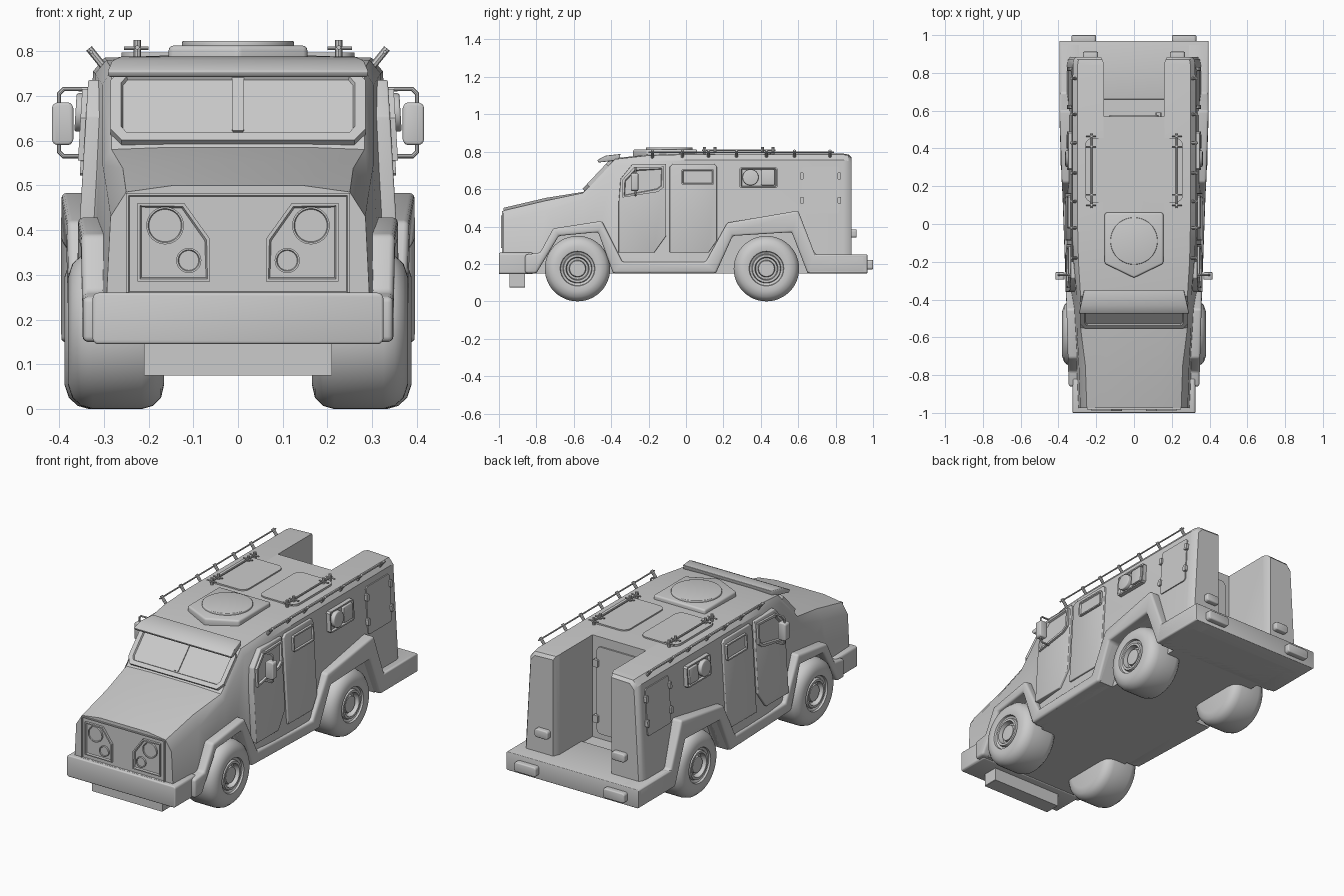
import bpy, bmesh, math
from mathutils import Vector

if "Cube" in bpy.data.objects:
    bpy.data.objects.remove(bpy.data.objects["Cube"], do_unlink=True)

GREY = (0.6, 0.6, 0.6, 1)
paint = bpy.data.materials.new("plain grey")
paint.use_nodes = True
paint.diffuse_color = GREY
paint.node_tree.nodes["Principled BSDF"].inputs["Base Color"].default_value = GREY


# ---------- helpers ----------
def finish(name, bm, bevel=0, mirror=False, cutters=()):
    bmesh.ops.recalc_face_normals(bm, faces=bm.faces)
    me = bpy.data.meshes.new(name)
    bm.to_mesh(me)
    bm.free()
    ob = bpy.data.objects.new(name, me)
    bpy.context.collection.objects.link(ob)
    return dress(ob, bevel, mirror, cutters)


def dress(ob, bevel=0, mirror=False, cutters=()):
    ob.data.materials.clear()
    ob.data.materials.append(paint)
    bpy.ops.object.select_all(action='DESELECT')
    ob.select_set(True)
    bpy.context.view_layer.objects.active = ob
    for c in cutters:
        m = ob.modifiers.new("cut", 'BOOLEAN')
        m.operation, m.object, m.solver = 'DIFFERENCE', c, 'EXACT'
    if bevel:
        m = ob.modifiers.new("bevel", 'BEVEL')
        m.width, m.segments, m.limit_method = bevel, 3, 'ANGLE'
    if mirror:
        ob.modifiers.new("mirror", 'MIRROR')
    for m in list(ob.modifiers):
        bpy.ops.object.modifier_apply(modifier=m.name)
    bpy.ops.object.shade_smooth_by_angle(angle=math.radians(35))
    return ob


def prism(name, pts, place, d0, d1, inset=0, sink=0, bevel=0, mirror=False):
    """Extrude a 2D outline from depth d0 to d1; optionally sink an inset front."""
    bm = bmesh.new()
    a = [bm.verts.new(place(u, v, d0)) for u, v in pts]
    b = [bm.verts.new(place(u, v, d1)) for u, v in pts]
    n = len(pts)
    for i in range(n):
        j = (i + 1) % n
        bm.faces.new((a[i], a[j], b[j], b[i]))
    bm.faces.new(a[::-1])
    front = bm.faces.new(b)
    bmesh.ops.recalc_face_normals(bm, faces=bm.faces)
    if inset:
        bmesh.ops.inset_individual(bm, faces=[front], thickness=inset)
        bmesh.ops.inset_individual(bm, faces=[front], thickness=sink * 0.5, depth=-sink)
    return finish(name, bm, bevel, mirror)


def tube(name, pts, r, mirror=True):
    cu = bpy.data.curves.new(name, 'CURVE')
    cu.dimensions, cu.bevel_depth, cu.bevel_resolution = '3D', r, 2
    cu.use_fill_caps = True
    sp = cu.splines.new('POLY')
    sp.points.add(len(pts) - 1)
    for p, co in zip(sp.points, pts):
        p.co = (*co, 1)
    ob = bpy.data.objects.new(name, cu)
    bpy.context.collection.objects.link(ob)
    bpy.ops.object.select_all(action='DESELECT')
    ob.select_set(True)
    bpy.context.view_layer.objects.active = ob
    bpy.ops.object.convert(target='MESH')
    return dress(bpy.context.view_layer.objects.active, mirror=mirror)


def circle(u, v, r, n=40):
    return [(u + r * math.cos(t * math.tau / n), v + r * math.sin(t * math.tau / n)) for t in range(n)]


def rrect(u0, u1, v0, v1, r, n=1):
    pts = []
    corners = ((u1 - r, v1 - r), (u0 + r, v1 - r), (u0 + r, v0 + r), (u1 - r, v0 + r))
    for k, (cu, cv) in enumerate(corners):
        for i in range(n + 1):
            t = (k + i / n) * math.pi / 2
            pts.append((cu + r * math.cos(t), cv + r * math.sin(t)))
    return pts


def side(z):
    return 0.36 - 0.06 * (z - 0.15)


def sill_x(y):
    return min(0.395, 0.37 + (0.055 * y if y > 0 else 0.028 * y))


# placements: outline coordinates plus depth to space
def on_side(y, z, d): return (side(z) + d, y, z)
def on_sill(y, z, d): return (d if d < 0.3 else sill_x(y), y, z)
def on_front(x, z, d): return (x, -0.975 - d, z)
def on_back(x, z, d): return (x, d, z)
def on_roof(x, y, d): return (x, y, d)
def across(y, z, d): return (d, y, z)


def on_glass(x, z, d):
    return (x, -0.55 + (z - 0.585) * 0.944 - 0.73 * d, z + 0.69 * d)


# ---------- cutters for wheel wells and rear recess ----------
front_well = [(-0.80, 0.10), (-0.80, 0.15), (-0.68, 0.35), (-0.47, 0.37), (-0.39, 0.15), (-0.39, 0.10)]
rear_well = [(0.16, 0.10), (0.16, 0.15), (0.25, 0.35), (0.565, 0.37), (0.65, 0.15), (0.65, 0.10)]
cutters = [prism("well_cutter", w, across, 0.28, 0.6, mirror=True) for w in (front_well, rear_well)]
recess = [(0.16, 0.57), (0.16, 0.85), (0.168, 0.87), (0.19, 0.92), (-0.19, 0.92), (-0.168, 0.87), (-0.16, 0.85), (-0.16, 0.57)]
cutters.append(prism("recess_cutter", recess, on_roof, 0.24, 1.0))

# ---------- body shell, lofted along y ----------
# y, width factor, top height, shoulder drop, edge inset, crown
stations = [
    (-0.975, 0.83, 0.500, 0.07, 0.035, 0.015), (-0.75, 0.86, 0.553, 0.07, 0.035, 0.015),
    (-0.55, 0.90, 0.585, 0.04, 0.02, 0.005), (-0.38, 0.93, 0.765, 0.04, 0.02, 0.005),
    (-0.20, 0.985, 0.785, 0.035, 0.025, 0.005), (0, 1, 0.79, 0.035, 0.025, 0.005),
    (0.84, 1, 0.79, 0.035, 0.025, 0.005), (0.87, 0.985, 0.785, 0.035, 0.025, 0.005),
    (0.885, 0.95, 0.77, 0.035, 0.025, 0.005)]
bm = bmesh.new()
rings = []
for y, k, top, drop, edge, crown in stations:
    w = k * side(top - drop)
    half = [(k * side(0.15), 0.15), (w, top - drop), (w - edge, top - crown), (w * 0.5, top)]
    ring = half + [(-x, z) for x, z in reversed(half)]
    rings.append([bm.verts.new((x, y, z)) for x, z in ring])
for a, b in zip(rings, rings[1:]):
    for i in range(len(a)):
        j = (i + 1) % len(a)
        bm.faces.new((a[i], a[j], b[j], b[i]))
bm.faces.new(rings[0])
bm.faces.new(rings[-1][::-1])
finish("body_shell", bm, cutters=cutters)
for c in cutters:
    bpy.data.objects.remove(c, do_unlink=True)

# ---------- side sills with angular wheel flares ----------
sill = [(-0.86, 0.25), (-0.78, 0.26), (-0.71, 0.39), (-0.45, 0.43), (-0.34, 0.21), (0.105, 0.21),
        (0.22, 0.42), (0.60, 0.485), (0.69, 0.25), (0.96, 0.25)]
sill += [(0.96, 0.15)] + rear_well[4:0:-1] + front_well[4:0:-1] + [(-0.86, 0.15)]
prism("sill_and_flares", sill, on_sill, 0.28, 0.4, bevel=0.012, mirror=True)

# ---------- bumpers, deck and skid ----------
prism("front_bumper", rrect(-0.325, 0.325, 0.145, 0.26, 0.008), on_back, -1.0, -0.82, bevel=0.01)
prism("front_skid", rrect(-0.21, 0.21, 0.075, 0.16, 0.002), on_back, -0.945, -0.86)
prism("rear_deck", rrect(-0.395, 0.395, 0.15, 0.25, 0.005), on_back, 0.66, 0.97, bevel=0.008)
prism("bumper_lamp", rrect(0.2, 0.33, 0.17, 0.222, 0.008), on_back, 0.96, 1.0, bevel=0.006, mirror=True)
prism("pillar_lamp", rrect(0.19, 0.27, 0.34, 0.385, 0.008), on_back, 0.87, 0.912, bevel=0.006, mirror=True)

# ---------- wheels, turned profiles ----------
profile = [(0.165, 0), (0.165, 0.12), (0.172, 0.15), (0.19, 0.168), (0.215, 0.175), (0.325, 0.175),
           (0.35, 0.168), (0.37, 0.15), (0.38, 0.12), (0.376, 0.093), (0.366, 0.09), (0.36, 0.078),
           (0.372, 0.074), (0.372, 0.062), (0.345, 0.057), (0.345, 0.046), (0.362, 0.042), (0.364, 0)]
for name, y, shift in (("front_wheel", -0.58, 0), ("rear_wheel", 0.43, 0.008)):
    bm = bmesh.new()
    vs = [bm.verts.new((x + shift, y, 0.175 + r)) for x, r in profile]
    es = [bm.edges.new(p) for p in zip(vs, vs[1:])]
    bmesh.ops.spin(bm, geom=vs + es, cent=(0, y, 0.175), axis=(1, 0, 0), angle=math.tau, steps=48)
    bmesh.ops.remove_doubles(bm, verts=bm.verts, dist=0.0002)
    finish(name, bm, mirror=True)

# ---------- grille and headlights ----------
prism("grille_panel", [(-0.25, 0.255), (0.25, 0.255), (0.25, 0.483), (-0.25, 0.483)], on_front, -0.02, 0.008, 0.008, 0.006)
lamp = [(0.225, 0.46), (0.12, 0.46), (0.0625, 0.38), (0.0625, 0.285), (0.225, 0.285)]
prism("headlight_frame", lamp, on_front, -0.01, 0.014, 0.008, 0.009, mirror=True)
for x, z, r in ((0.163, 0.41, 0.042), (0.11, 0.332, 0.028)):
    prism("headlight", circle(x, z, r), on_front, 0, 0.015, 0.004, 0.004, mirror=True)

# ---------- windshield and visor ----------
prism("windshield", rrect(-0.285, 0.285, 0.592, 0.75, 0.025), on_glass, -0.04, 0.014, 0.025, 0.008)
prism("windshield_divider", rrect(-0.013, 0.013, 0.615, 0.735, 0.002), on_glass, 0, 0.011)
visor = [(-0.35, 0.788), (-0.43, 0.779), (-0.475, 0.755), (-0.467, 0.742), (-0.36, 0.755)]
prism("visor", visor, lambda y, z, d: (d * (1 + 0.8 * (-0.42 - y)), y, z), -0.28, 0.28, bevel=0.004)

# ---------- doors, windows and side fittings ----------
front_door = [(-0.35, 0.655), (-0.285, 0.735), (-0.106, 0.735), (-0.106, 0.35), (-0.17, 0.26), (-0.36, 0.26), (-0.36, 0.53)]
front_window = [(-0.34, 0.65), (-0.28, 0.715), (-0.118, 0.72), (-0.118, 0.61), (-0.15, 0.585), (-0.34, 0.555)]
rear_door = [(-0.07, 0.735), (0.15, 0.735), (0.165, 0.72), (0.165, 0.325), (0.12, 0.26), (-0.087, 0.26), (-0.087, 0.72)]
prism("front_door", front_door, on_side, -0.05, 0.01, bevel=0.004, mirror=True)
prism("front_window", front_window, on_side, 0, 0.022, 0.014, 0.01, mirror=True)
prism("rear_door", rear_door, on_side, -0.03, 0.01, bevel=0.004, mirror=True)
prism("rear_window", rrect(-0.025, 0.15, 0.622, 0.708, 0.008), on_side, 0, 0.022, 0.008, 0.008, mirror=True)
prism("port_frame", rrect(0.287, 0.49, 0.605, 0.717, 0.008), on_side, -0.01, 0.022, 0.008, 0.01, mirror=True)
prism("port_disc", circle(0.345, 0.663, 0.043), on_side, 0, 0.034, bevel=0.005, mirror=True)
prism("port_block", rrect(0.40, 0.475, 0.62, 0.705, 0.005), on_side, 0, 0.026, bevel=0.004, mirror=True)
prism("side_hatch", rrect(0.62, 0.82, 0.47, 0.722, 0.01), on_side, -0.01, 0.006, mirror=True)
for y in (0.62, 0.82):
    for z in (0.54, 0.67):
        prism("hatch_hinge", rrect(y - 0.01, y + 0.01, z - 0.018, z + 0.018, 0.004), on_side, 0, 0.016, mirror=True)
prism("back_door", rrect(-0.13, 0.13, 0.27, 0.74, 0.025, 4), on_back, 0.56, 0.578)
for z in (0.35, 0.65):
    prism("back_hinge", rrect(0.115, 0.145, z - 0.02, z + 0.02, 0.004), on_back, 0.565, 0.59)

# ---------- mirrors ----------
prism("mirror_case", rrect(0.368, 0.416, 0.59, 0.685, 0.008), on_back, -0.295, -0.255, bevel=0.008, mirror=True)
tube("mirror_bracket", [(x, -0.27, z) for x, z in ((0.33, 0.715), (0.39, 0.715), (0.4, 0.705), (0.4, 0.575), (0.39, 0.565), (0.33, 0.565))], 0.005)

# ---------- roof hatches, turret plate and rails ----------
plate = [(-0.155, 0.06), (-0.155, -0.21), (0, -0.285), (0.155, -0.21), (0.155, 0.06)]
prism("turret_plate", plate, on_roof, 0.76, 0.812, bevel=0.01)
prism("turret_lid", circle(0, -0.09, 0.125, 64), on_roof, 0.80, 0.823, bevel=0.004)
prism("roof_hatch", rrect(0.04, 0.26, 0.115, 0.455, 0.04, 5), on_roof, 0.77, 0.797, mirror=True)
tube("hatch_rail", [(0.225, 0.085, 0.808), (0.225, 0.478, 0.808)], 0.005)
for y in (0.1, 0.155, 0.41, 0.465):
    tube("hatch_rail_post", [(0.225, y, 0.785), (0.225, y, 0.825)], 0.008)
    tube("hatch_rail_foot", [(0.2, y, 0.806), (0.255, y, 0.806)], 0.004)
tube("roof_rail", [(0.328, -0.2, 0.798), (0.328, 0.79, 0.798)], 0.004)
for y in (-0.18, -0.02, 0.12, 0.27, 0.43, 0.58, 0.77):
    tube("roof_rail_lug", [(0.3, y, 0.765), (0.333, y, 0.806)], 0.008)
